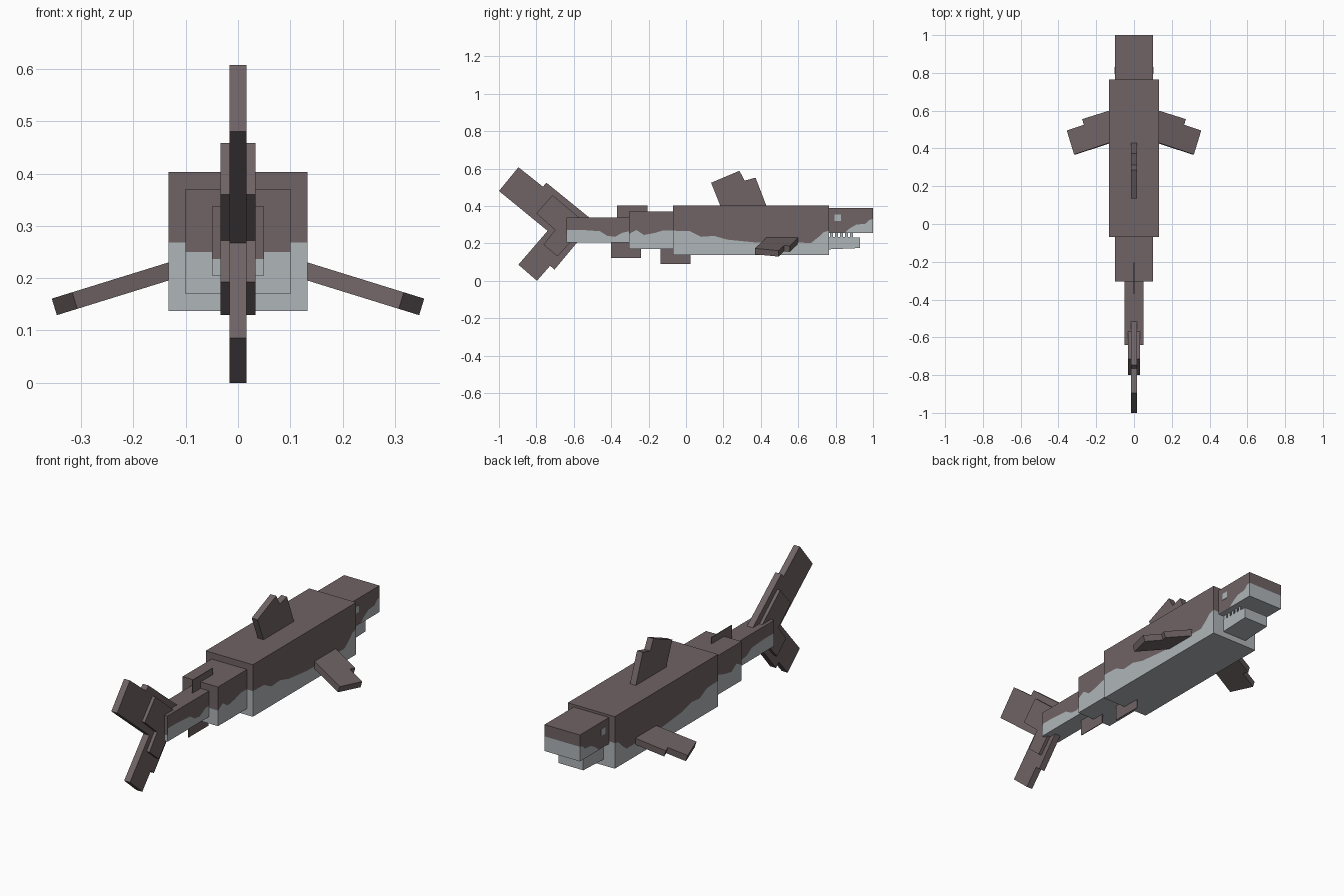
import bpy, bmesh
from mathutils import Vector

cube = bpy.data.objects.get("Cube")
if cube:
    bpy.data.objects.remove(cube)


def material(name, rgb):
    m = bpy.data.materials.new(name)
    m.use_nodes = True
    m.diffuse_color = (*rgb, 1)
    bsdf = next(n for n in m.node_tree.nodes if n.type == 'BSDF_PRINCIPLED')
    bsdf.inputs["Base Color"].default_value = (*rgb, 1)
    bsdf.inputs["Roughness"].default_value = 0.9
    return m


DARK = material("brown grey skin", (0.16, 0.125, 0.13))
PALE = material("pale belly", (0.43, 0.46, 0.48))


def finish(bm, name, mats):
    bmesh.ops.recalc_face_normals(bm, faces=bm.faces)
    mesh = bpy.data.meshes.new(name)
    bm.to_mesh(mesh)
    bm.free()
    for m in mats:
        mesh.materials.append(m)
    obj = bpy.data.objects.new(name, mesh)
    bpy.context.collection.objects.link(obj)
    return obj


def prism(name, points, shift, mat):
    """Solid made by moving a flat outline along a vector."""
    bm = bmesh.new()
    face = bm.faces.new([bm.verts.new(p) for p in points])
    out = bmesh.ops.extrude_face_region(bm, geom=[face])["geom"]
    bmesh.ops.translate(bm, vec=Vector(shift),
                        verts=[v for v in out if isinstance(v, bmesh.types.BMVert)])
    return finish(bm, name, [mat])


def side_plate(name, outline, half, mat, x=0):
    return prism(name, [(x - half, y, z) for y, z in outline], (2 * half, 0, 0), mat)


def rect(y0, y1, z0, z1):
    return [(y0, z0), (y1, z0), (y1, z1), (y0, z1)]


def two_tone_block(name, half, z0, z1, line):
    """Box whose dark back meets its pale belly along a wavy side line."""
    bm = bmesh.new()
    ya, yb = line[0][0], line[-1][0]
    sides = []
    for x in (-half, half):
        top = [bm.verts.new((x, y, z1)) for y in (ya, yb)]
        low = [bm.verts.new((x, y, z0)) for y in (ya, yb)]
        mid = [bm.verts.new((x, y, z)) for y, z in line]
        bm.faces.new(mid + top[::-1])
        bm.faces.new(mid + low[::-1]).material_index = 1
        sides.append((top, [mid[0], mid[-1]], low))
    (t0, m0, l0), (t1, m1, l1) = sides
    bm.faces.new((t0[0], t0[1], t1[1], t1[0]))
    bm.faces.new((l0[0], l0[1], l1[1], l1[0])).material_index = 1
    for e in (0, 1):
        bm.faces.new((t0[e], t1[e], m1[e], m0[e]))
        bm.faces.new((m0[e], m1[e], l1[e], l0[e])).material_index = 1
    return finish(bm, name, [DARK, PALE])


# Body sections, from tail to head
two_tone_block("tail_stalk", 0.05, 0.205, 0.337, [
    (-0.64, 0.237), (-0.635, 0.272), (-0.56, 0.272), (-0.46, 0.265),
    (-0.42, 0.24), (-0.38, 0.235), (-0.34, 0.257), (-0.3, 0.265)])
two_tone_block("rear_body", 0.1, 0.17, 0.37, [
    (-0.305, 0.25), (-0.265, 0.272), (-0.225, 0.245), (-0.17, 0.255),
    (-0.12, 0.27), (-0.068, 0.27)])
two_tone_block("main_body", 0.133, 0.137, 0.403, [
    (-0.07, 0.268), (0.02, 0.265), (0.08, 0.235), (0.15, 0.24), (0.22, 0.22),
    (0.37, 0.205), (0.67, 0.203), (0.71, 0.235), (0.735, 0.26), (0.765, 0.268)])
two_tone_block("head", 0.1, 0.255, 0.39, [
    (0.763, 0.258), (0.85, 0.258), (0.875, 0.28), (0.91, 0.3),
    (0.96, 0.305), (0.98, 0.325), (1.0, 0.33)])
side_plate("lower_jaw", [(0.763, 0.168), (0.93, 0.175), (0.93, 0.232), (0.763, 0.235)],
           0.07, PALE)

# Eyes and teeth on both sides
for s, label in ((1, "left"), (-1, "right")):
    side_plate(label + "_eye", rect(0.795, 0.83, 0.32, 0.355), 0.002, PALE, s * 0.1)
    for i in range(5):
        y = 0.77 + i * 0.027
        side_plate(f"{label}_tooth_{i + 1}", rect(y, y + 0.016, 0.232, 0.256),
                   0.002, PALE, s * 0.067)

# Dorsal fin
side_plate("dorsal_fin", [
    (0.134, 0.524), (0.286, 0.588), (0.313, 0.535), (0.372, 0.551),
    (0.43, 0.4), (0.42, 0.38), (0.19, 0.38), (0.184, 0.4)], 0.0165, DARK)

# Small flat fins
side_plate("second_dorsal_fin", rect(-0.37, -0.205, 0.3, 0.403), 0.002, DARK)
side_plate("anal_fin", rect(-0.4, -0.24, 0.122, 0.23), 0.002, DARK)
side_plate("pelvic_fin", rect(-0.135, 0.025, 0.09, 0.18), 0.002, DARK)

# Tail fin: thin blade and thicker root
side_plate("tail_fin_blade", [
    (-1, 0.48), (-0.896, 0.607), (-0.765, 0.503), (-0.746, 0.524),
    (-0.516, 0.337), (-0.55, 0.27), (-0.582, 0.205), (-0.703, 0.06),
    (-0.727, 0.08), (-0.797, 0), (-0.896, 0.086), (-0.74, 0.267)], 0.0165, DARK)
side_plate("tail_fin_root", [
    (-0.8, 0.36), (-0.714, 0.458), (-0.57, 0.337), (-0.59, 0.27),
    (-0.62, 0.205), (-0.687, 0.13), (-0.762, 0.193), (-0.7, 0.272)], 0.033, DARK)

# Pectoral fins, sloping down and outward
outline = [(0.1, 0.61), (0.275, 0.555), (0.265, 0.525), (0.356, 0.495),
           (0.317, 0.368), (0.1, 0.44)]
for s, label in ((1, "left"), (-1, "right")):
    top = [(s * x, y, 0.23 - (x - 0.133) * 0.31) for x, y in outline]
    prism(label + "_pectoral_fin", top, (-s * 0.0098, 0, -0.0316), DARK)
